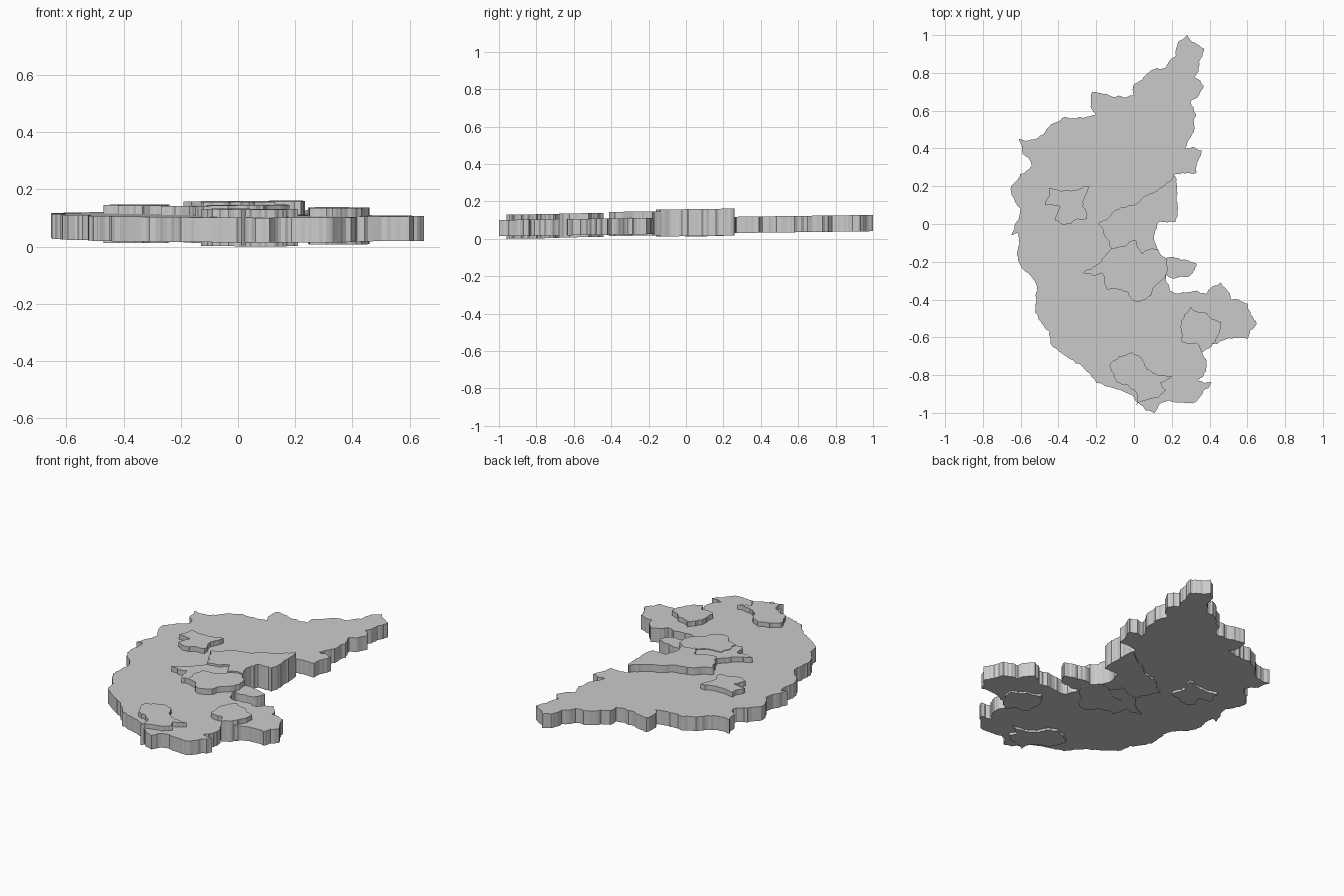
import bpy
import bmesh
import random
from mathutils import Vector

SLOPE = 0.0135          # the whole slab rises gently towards the back
SHORTEST_EDGE = 0.02    # ragged borders are split down to this length
ROUGHNESS = 0.15

random.seed(7)
shared_borders = {}

default_cube = bpy.data.objects.get("Cube")
if default_cube:
    bpy.data.objects.remove(default_cube, do_unlink=True)


def make_material(name, colour):
    material = bpy.data.materials.new(name)
    material.use_nodes = True
    material.diffuse_color = colour
    shader = material.node_tree.nodes["Principled BSDF"]
    shader.inputs["Base Color"].default_value = colour
    shader.inputs["Roughness"].default_value = 0.8
    return material


def ragged_edge(start, end):
    """Split an edge by midpoint displacement; returns points without the end."""
    span = end - start
    if span.length < SHORTEST_EDGE:
        return [start]
    sideways = Vector((-span.y, span.x))
    middle = (start + end) / 2 + sideways * random.uniform(-ROUGHNESS, ROUGHNESS)
    return ragged_edge(start, middle) + ragged_edge(middle, end)


def ragged_outline(corners):
    """Roughen a closed outline; a border shared by two plates is made only once."""
    outline = []
    for start, end in zip(corners, corners[1:] + corners[:1]):
        key = tuple(sorted((start, end)))
        if key not in shared_borders:
            first, last = (Vector(corner) / 100 for corner in key)
            shared_borders[key] = ragged_edge(first, last) + [last]
        edge = shared_borders[key]
        if start != key[0]:
            edge = edge[::-1]
        outline.extend(edge[:-1])
    return outline


def build_plate(name, material, bottom, top, corners):
    """Extrude a ragged outline into a flat plate that follows the slope."""
    bm = bmesh.new()
    lower = [bm.verts.new((p.x, p.y, bottom + SLOPE * p.y))
             for p in ragged_outline(corners)]
    base = bm.faces.new(lower)
    extruded = bmesh.ops.extrude_face_region(bm, geom=[base], use_keep_orig=True)
    raised = [item for item in extruded["geom"] if isinstance(item, bmesh.types.BMVert)]
    bmesh.ops.translate(bm, verts=raised, vec=(0, 0, top - bottom))
    bmesh.ops.recalc_face_normals(bm, faces=bm.faces)
    caps = [face for face in bm.faces if len(face.verts) > 4]
    bmesh.ops.triangulate(bm, faces=caps)
    mesh = bpy.data.meshes.new(name)
    bm.to_mesh(mesh)
    bm.free()
    mesh.materials.append(material)
    plate = bpy.data.objects.new(name, mesh)
    bpy.context.collection.objects.link(plate)


grey = make_material("light grey", (0.6, 0.6, 0.6, 1))

# Main slab, clockwise from the back tip, in hundredths of a unit
build_plate("main_slab", grey, 0.027, 0.114, [
    (28, 100), (37, 93), (32, 78), (37, 73), (30, 65), (33, 58), (27, 40),
    (36, 39), (33, 27), (21, 26), (23, 6), (22, 1), (13, 1), (11, -5),
    (13, -14), (17, -18), (33, -21), (28, -28), (17, -27), (19, -35),
    (38, -37), (46, -31), (51, -40), (60, -42), (65, -53), (60, -61),
    (36, -68), (38, -78), (34, -83), (41, -84), (33, -94), (14, -95),
    (11, -100), (-5, -89), (-20, -84), (-43, -65), (-51, -35), (-61, -5),
    (-65, -6), (-60, 8), (-65, 20), (-54, 31), (-61, 45), (-38, 56),
    (-20, 58), (-22, 70), (0, 68), (0, 74), (17, 83), (24, 97)])

# Three touching regions beside the inlet
build_plate("centre_back_region", grey, 0.014, 0.158, [
    (-19, 0), (-2, 10), (21, 26), (23, 6), (22, 1), (13, 1), (11, -5),
    (13, -14), (4, -16), (1, -9), (-12, -13)])
build_plate("centre_side_region", grey, 0.021, 0.145, [
    (-12, -13), (1, -9), (4, -16), (-9, -21), (-10, -34), (-14, -35),
    (-17, -26), (-27, -26)])
build_plate("centre_front_region", grey, 0.020, 0.149, [
    (4, -16), (13, -14), (17, -18), (17, -27), (9, -38), (1, -41),
    (-10, -34), (-9, -21)])

# Separate regions near the right, left and front borders
build_plate("right_region", grey, 0.012, 0.144, [
    (-45, 19), (-24, 20), (-27, 9), (-25, 3), (-42, 2), (-39, 9), (-47, 10)])
build_plate("left_region", grey, 0.016, 0.144, [
    (30, -44), (46, -52), (41, -65), (36, -68), (33, -63), (25, -62), (25, -52)])
build_plate("front_region", grey, 0.013, 0.142, [
    (-1, -68), (10, -79), (21, -80), (14, -84), (17, -88), (1, -96),
    (1, -89), (-9, -84), (-13, -75)])
